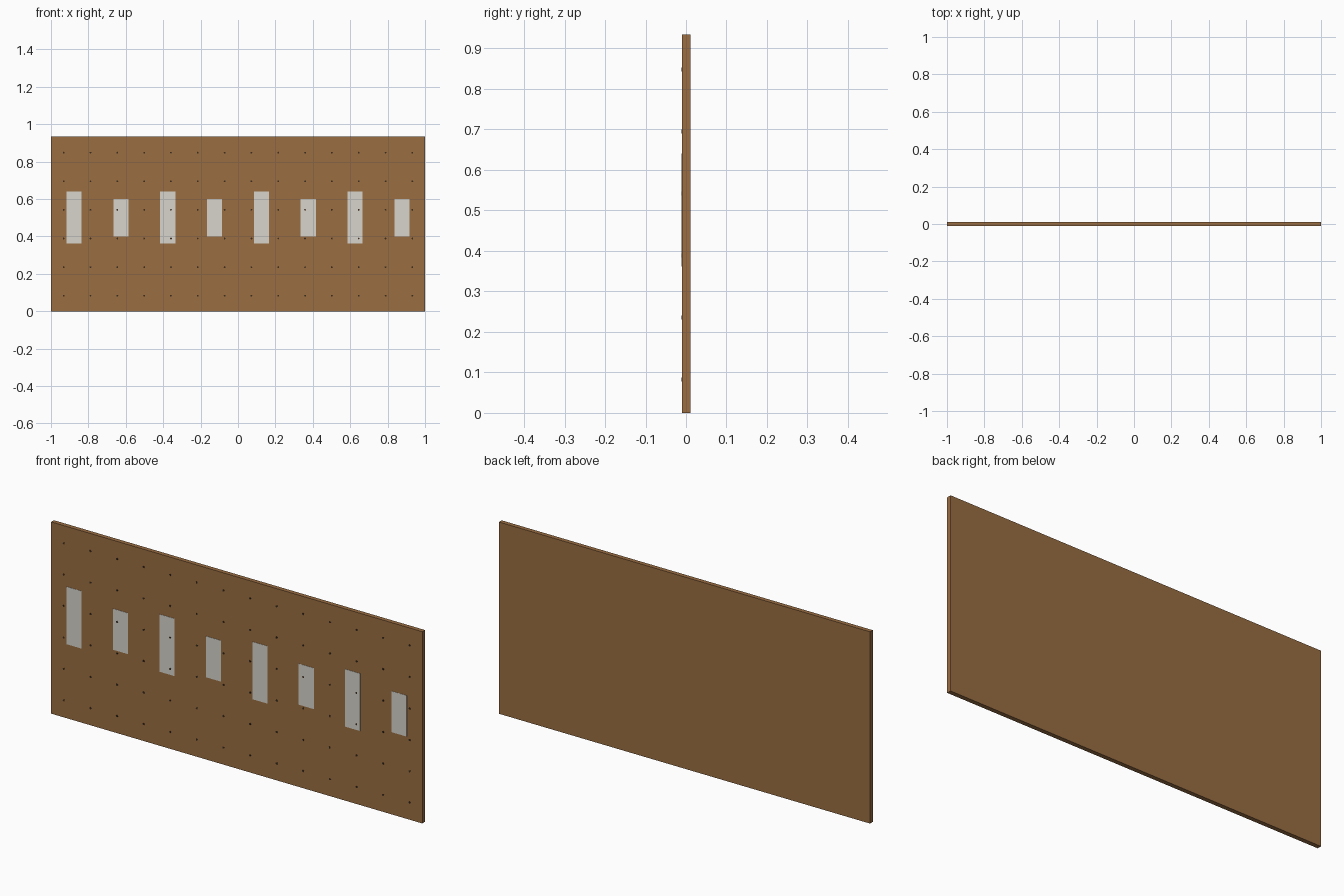
import bpy
import bmesh
from math import pi
from mathutils import Matrix

if "Cube" in bpy.data.objects:
    bpy.data.objects.remove(bpy.data.objects["Cube"])

FRONT, BACK, HEIGHT = -0.0098, 0.0115, 0.934
PROUD = 0.0017  # how far labels and pegs stand out of the board


def material(name, rgb):
    m = bpy.data.materials.new(name)
    m.diffuse_color = (*rgb, 1)
    m.use_nodes = True
    m.node_tree.nodes["Principled BSDF"].inputs["Base Color"].default_value = m.diffuse_color
    return m


def add_object(name, bm, mat):
    me = bpy.data.meshes.new(name)
    bm.to_mesh(me)
    bm.free()
    me.materials.append(mat)
    ob = bpy.data.objects.new(name, me)
    bpy.context.collection.objects.link(ob)
    return ob


def box(name, x, y0, y1, z0, z1, width, mat):
    bm = bmesh.new()
    m = Matrix.Translation((x, (y0 + y1) / 2, (z0 + z1) / 2)) @ Matrix.Diagonal((width, y1 - y0, z1 - z0, 1))
    bmesh.ops.create_cube(bm, size=1, matrix=m)
    return add_object(name, bm, mat)


wood = material("board_brown", (0.32, 0.155, 0.055))
pale = material("panel_pale", (0.68, 0.66, 0.60))
dark = material("hole_dark", (0.045, 0.025, 0.012))

# main board
box("board", 0, FRONT, BACK, 0, HEIGHT, 2, wood)

# alternating tall and short panels along the middle
for i in range(8):
    half = 0.14 if i % 2 == 0 else 0.10
    x = -0.876 + i * 0.2503
    box(f"panel_{i + 1}", x, FRONT - 0.0012, FRONT + 0.002, 0.501 - half, 0.501 + half, 0.081, pale)

# grid of small round peg holes
bm = bmesh.new()
for col in range(14):
    for row in range(6):
        x, z = -0.932 + col * 0.1434, 0.083 + row * 0.153
        m = Matrix.Translation((x, FRONT - PROUD / 2 + 0.001, z)) @ Matrix.Rotation(pi / 2, 4, 'X')
        bmesh.ops.create_cone(bm, cap_ends=True, segments=8, radius1=0.005, radius2=0.005,
                              depth=PROUD + 0.002, matrix=m)
add_object("peg_holes", bm, dark)
